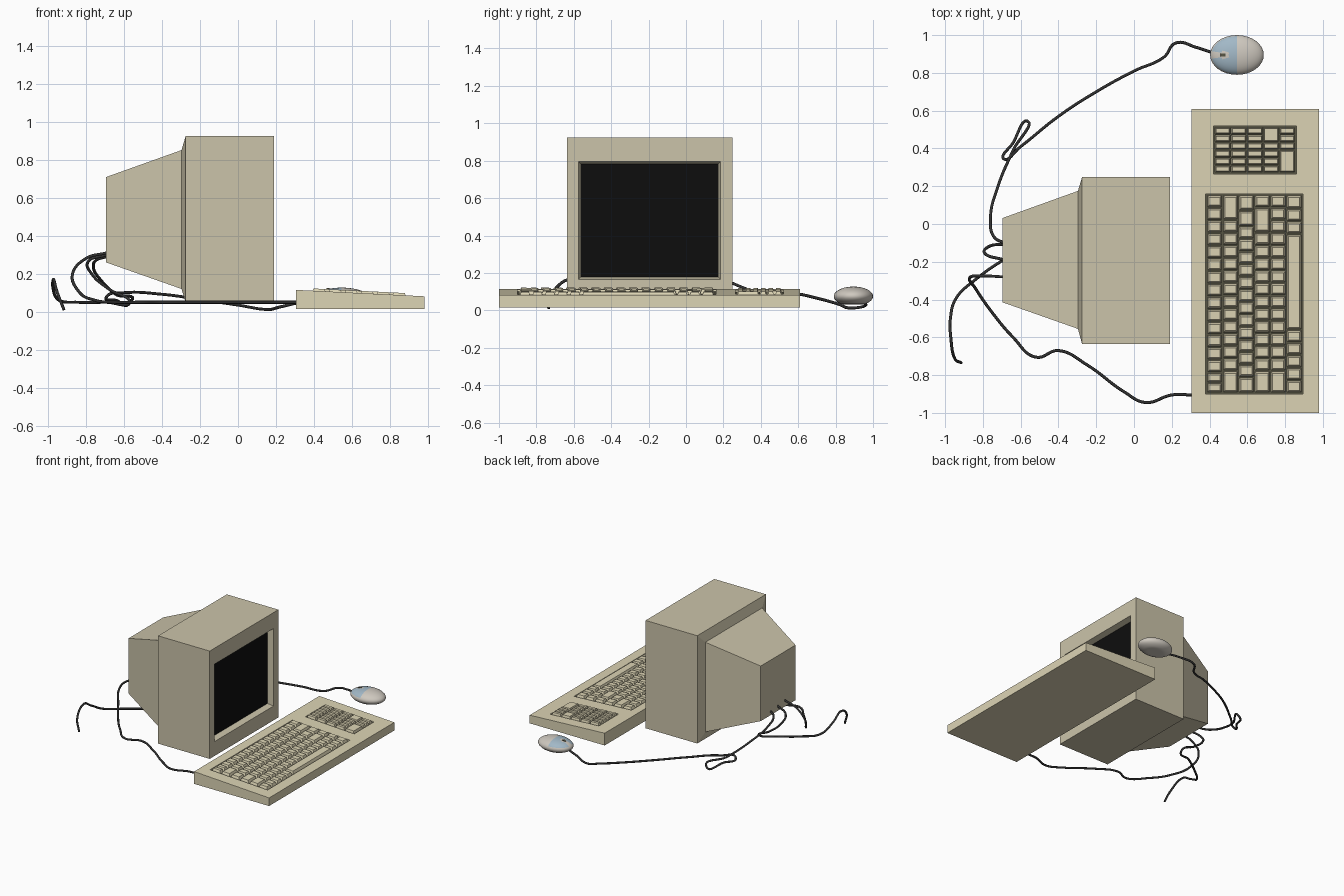
import bpy, bmesh, math
from mathutils import Matrix, Vector

if "Cube" in bpy.data.objects:
    bpy.data.objects.remove(bpy.data.objects["Cube"])


def material(name, rgb):
    m = bpy.data.materials.new(name)
    m.diffuse_color = (*rgb, 1)
    m.use_nodes = True
    m.node_tree.nodes["Principled BSDF"].inputs["Base Color"].default_value = m.diffuse_color
    return m


CASE = material("case_beige", (0.60, 0.55, 0.40))
BOARD = material("keyboard_beige", (0.72, 0.66, 0.46))
DARK = material("well_dark", (0.10, 0.095, 0.06))
BLACK = material("screen_black", (0.004, 0.004, 0.004))
WIRE = material("wire_grey", (0.03, 0.03, 0.03))
SHELL = material("mouse_shell", (0.62, 0.58, 0.52))
BLUE = material("mouse_button_blue", (0.36, 0.48, 0.57))


def loft(bm, rings):
    """Bridge four-cornered rings and cap both ends."""
    vs = [[bm.verts.new(p) for p in r] for r in rings]
    for a, b in zip(vs, vs[1:]):
        for i in range(4):
            j = (i + 1) % 4
            bm.faces.new((a[i], a[j], b[j], b[i]))
    bm.faces.new(vs[0])
    bm.faces.new(vs[-1][::-1])


def finish(bm, name, *mats):
    bmesh.ops.recalc_face_normals(bm, faces=bm.faces)
    me = bpy.data.meshes.new(name)
    bm.to_mesh(me)
    bm.free()
    for m in mats:
        me.materials.append(m)
    ob = bpy.data.objects.new(name, me)
    bpy.context.collection.objects.link(ob)
    return ob


def yz_ring(x, y0, y1, z0, z1):
    return [(x, y0, z0), (x, y1, z0), (x, y1, z1), (x, y0, z1)]


# Monitor: recessed screen pocket, front box, rim and tapered back in one shell
bm = bmesh.new()
loft(bm, [yz_ring(0.14, -0.563, 0.173, 0.178, 0.782),
          yz_ring(0.19, -0.575, 0.185, 0.165, 0.795),
          yz_ring(0.19, -0.635, 0.248, 0.048, 0.925),
          yz_ring(-0.275, -0.635, 0.248, 0.048, 0.925),
          yz_ring(-0.297, -0.555, 0.175, 0.12, 0.85),
          yz_ring(-0.695, -0.415, 0.032, 0.26, 0.708)])
finish(bm, "monitor_case", CASE)

# Screen glass
bm = bmesh.new()
loft(bm, [yz_ring(0.138, -0.562, 0.172, 0.179, 0.781),
          yz_ring(0.145, -0.562, 0.172, 0.179, 0.781)])
finish(bm, "screen", BLACK)


# Keyboard top slopes down towards +x
def top(x):
    return 0.115 - (x - 0.305) * 0.05


def slope_ring(x0, x1, y0, y1, h):
    return [(x, y, top(x) + h) for x, y in ((x0, y0), (x1, y0), (x1, y1), (x0, y1))]


WELLS = {"main": (0.378, 0.896, -0.90, 0.16), "number": (0.42, 0.86, 0.265, 0.52)}

bm = bmesh.new()
loft(bm, [[(0.305, -1, 0.015), (0.98, -1, 0.015), (0.98, 0.61, 0.015), (0.305, 0.61, 0.015)],
          slope_ring(0.305, 0.98, -1, 0.61, 0)])
body = finish(bm, "keyboard_body", BOARD)

# Cut the key wells
bm = bmesh.new()
for w in WELLS.values():
    loft(bm, [slope_ring(*w, -0.03), slope_ring(*w, 0.03)])
cutter = finish(bm, "well_cutter")
cutter.hide_render = True
mod = body.modifiers.new("wells", "BOOLEAN")
mod.operation = "DIFFERENCE"
mod.solver = "EXACT"
mod.object = cutter
bpy.context.view_layer.objects.active = body
bpy.ops.object.modifier_apply(modifier="wells")
bpy.data.objects.remove(cutter)

# Dark well linings
bm = bmesh.new()
for x0, x1, y0, y1 in WELLS.values():
    loft(bm, [slope_ring(x0, x1, y0, y1, -0.032), slope_ring(x0, x1, y0, y1, -0.012)])
finish(bm, "well_lining", DARK)

# Keys: relative widths per row, running from -y to +y
LAYOUT = {
    "main": [[0.8, 0.8] + [1] * 14,
             [1.75] + [1] * 11 + [1, 2],
             [1.25] + [1] * 12 + [1.25, 1.25],
             [1.75] + [1] * 11 + [2, 1],
             [1.75] + [1] * 12 + [1, 1],
             [1, 1, 1, 1, 1, 7.6, 1, 1, 1.1]],
    "number": [[1] * 6] * 3 + [[1, 1, 1, 1, 2], [3, 1, 1, 1]],
}
for part, rows in LAYOUT.items():
    x0, x1, y0, y1 = WELLS[part]
    m = 0.006
    dx = (x1 - x0 - 2 * m) / len(rows)
    g, t = (0.004, 0.013) if part == "main" else (0.003, 0.009)
    bm = bmesh.new()
    for r, row in enumerate(rows):
        xa = x0 + m + r * dx
        xb = xa + dx
        unit = (y1 - y0 - 2 * m) / sum(row)
        ya = y0 + m
        for w in row:
            yb = ya + w * unit
            loft(bm, [slope_ring(xa + g, xb - g, ya + g, yb - g, -0.013),
                      slope_ring(xa + t, xb - t, ya + t, yb - t, 0.012)])
            ya = yb
    finish(bm, part + "_keys", BOARD)

# Mouse: flattened ellipsoid with a flat base and two tinted buttons
MC = Vector((0.545, 0.895, 0.075))
bm = bmesh.new()
bmesh.ops.create_uvsphere(bm, u_segments=32, v_segments=20, radius=1)
for v in bm.verts:
    v.co = Vector((v.co.x * 0.142, v.co.y * 0.105, max(v.co.z * 0.052, -0.043))) + MC
bmesh.ops.remove_doubles(bm, verts=bm.verts, dist=0.0001)
for f in bm.faces:
    c = f.calc_center_median() - MC
    if c.x < 0 and c.z > 0.014 and (abs(c.y) > 0.016 or c.x > -0.035):
        f.material_index = 1
mouse = finish(bm, "mouse_body", SHELL, BLUE)
for f in mouse.data.polygons:
    f.use_smooth = True

# Scroll wheel
bm = bmesh.new()
bmesh.ops.create_cone(bm, cap_ends=True, segments=16, radius1=0.022, radius2=0.022, depth=0.014,
                      matrix=Matrix.Translation((0.475, 0.895, 0.103)) @ Matrix.Rotation(math.pi / 2, 4, "X"))
finish(bm, "scroll_wheel", DARK)


# Cables
def cable(name, pts):
    cu = bpy.data.curves.new(name, "CURVE")
    cu.dimensions = "3D"
    cu.bevel_depth = 0.008
    cu.bevel_resolution = 2
    cu.resolution_u = 8
    cu.use_fill_caps = True
    sp = cu.splines.new("BEZIER")
    sp.bezier_points.add(len(pts) - 1)
    for bp, p in zip(sp.bezier_points, pts):
        bp.co = p
        bp.handle_left_type = bp.handle_right_type = "AUTO"
    cu.materials.append(WIRE)
    bpy.context.collection.objects.link(bpy.data.objects.new(name, cu))


cable("mouse_cable", [
    (0.42, 0.905, 0.06), (0.33, 0.935, 0.05), (0.22, 0.958, 0.025), (0.16, 0.885, 0.012),
    (0, 0.81, 0.035), (-0.2, 0.7, 0.065), (-0.4, 0.57, 0.092), (-0.6, 0.41, 0.10),
    (-0.69, 0.345, 0.08), (-0.64, 0.43, 0.06), (-0.565, 0.545, 0.05), (-0.64, 0.39, 0.09),
    (-0.72, 0.2, 0.165), (-0.76, 0.03, 0.235), (-0.74, -0.07, 0.275), (-0.69, -0.1, 0.29)])
cable("keyboard_cable", [
    (0.31, -0.905, 0.05), (0.2, -0.905, 0.05), (0.06, -0.945, 0.05), (-0.05, -0.89, 0.05),
    (-0.25, -0.745, 0.05), (-0.4, -0.67, 0.05), (-0.52, -0.705, 0.05), (-0.64, -0.6, 0.05),
    (-0.75, -0.47, 0.06), (-0.84, -0.34, 0.11), (-0.87, -0.285, 0.2), (-0.8, -0.275, 0.28),
    (-0.69, -0.28, 0.31)])
cable("power_cable", [
    (-0.915, -0.735, 0.01), (-0.95, -0.71, 0.1), (-0.97, -0.6, 0.17), (-0.972, -0.5, 0.12),
    (-0.94, -0.39, 0.06), (-0.84, -0.295, 0.05), (-0.69, -0.19, 0.05), (-0.57, -0.13, 0.05),
    (-0.68, -0.11, 0.12), (-0.77, -0.12, 0.2), (-0.79, -0.155, 0.26), (-0.69, -0.19, 0.3)])
